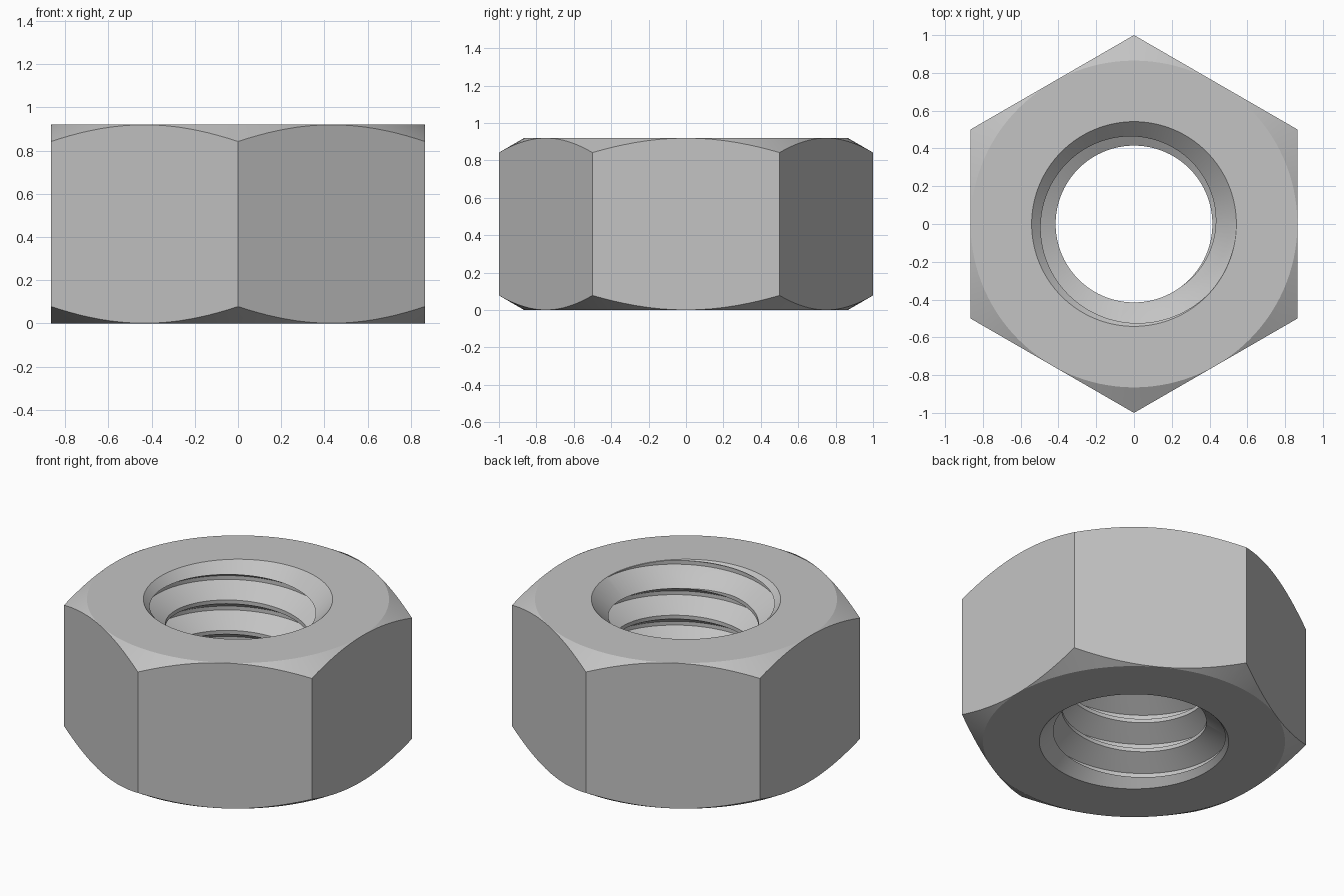
import bpy, bmesh, math

default = bpy.data.objects.get("Cube")
if default:
    bpy.data.objects.remove(default, do_unlink=True)

HEIGHT = 0.92
FLAT = 0.866              # half the width across flats
MINOR, MAJOR = 0.415, 0.54
PITCH = 0.1925
SEGS = 120
TAN30 = math.tan(math.radians(30))

steel = bpy.data.materials.new("grey steel")
steel.use_nodes = True
color = (0.55, 0.55, 0.55, 1)
steel.diffuse_color = color
steel.node_tree.nodes["Principled BSDF"].inputs["Base Color"].default_value = color


def finish(name, bm):
    bmesh.ops.recalc_face_normals(bm, faces=bm.faces)
    mesh = bpy.data.meshes.new(name)
    bm.to_mesh(mesh)
    bm.free()
    mesh.materials.append(steel)
    obj = bpy.data.objects.new(name, mesh)
    bpy.context.collection.objects.link(obj)
    return obj


def sweep(name, profile, steps, rise=0.0, start=0.0, closed=True):
    """Turn a closed (radius, z) profile about z, climbing by rise per turn."""
    bm = bmesh.new()
    rings = []
    for i in range(steps if closed else steps + 1):
        a = start + math.tau * i / SEGS
        lift = rise * a / math.tau
        rings.append([bm.verts.new((r * math.cos(a), r * math.sin(a), z + lift))
                      for r, z in profile])
    n = len(profile)
    for i in range(steps):
        a, b = rings[i], rings[(i + 1) % len(rings)]
        for k in range(n):
            bm.faces.new((a[k], b[k], b[(k + 1) % n], a[(k + 1) % n]))
    if not closed:
        bm.faces.new(rings[0])
        bm.faces.new(rings[-1])
        bmesh.ops.triangulate(bm, faces=bm.faces)
    return finish(name, bm)


def boolean(obj, cutter, operation):
    mod = obj.modifiers.new(operation, "BOOLEAN")
    mod.operation = operation
    mod.solver = "EXACT"
    mod.object = cutter
    bpy.ops.object.select_all(action="DESELECT")
    bpy.context.view_layer.objects.active = obj
    obj.select_set(True)
    bpy.ops.object.modifier_apply(modifier=mod.name)
    bpy.data.objects.remove(cutter, do_unlink=True)


# Turned blank: 30 degree outer chamfers and 45 degree countersunk bore
rim, outer, sink = FLAT - 0.001, 1.06, MAJOR + 0.002
drop, depth = (outer - rim) * TAN30, sink - MINOR
nut = sweep("hex_nut", [
    (sink, 0), (rim, 0), (outer, drop), (outer, HEIGHT - drop),
    (rim, HEIGHT), (sink, HEIGHT), (MINOR, HEIGHT - depth), (MINOR, depth),
], SEGS)

# Six wrench flats
bm = bmesh.new()
bmesh.ops.create_cone(bm, cap_ends=True, segments=6, radius1=1, radius2=1, depth=2)
for v in bm.verts:
    a = math.radians(90 + 60 * round((math.degrees(math.atan2(v.co.y, v.co.x)) - 90) / 60))
    v.co.x, v.co.y = math.cos(a), math.sin(a)
    v.co.z += HEIGHT / 2
boolean(nut, finish("hex_cutter", bm), "INTERSECT")

# Right-handed 60 degree thread groove
top = 0.821
flank = (MAJOR - MINOR) * TAN30
bottom = top - PITCH * 7 / 8
groove = [(MINOR - 0.06, bottom), (MINOR, bottom), (MAJOR, bottom + flank),
          (MAJOR, top - flank), (MINOR, top), (MINOR - 0.06, top)]
turns = 7
thread = sweep("thread_cutter", groove, turns * SEGS, PITCH,
               -5.4 * math.tau + 0.011, closed=False)
boolean(nut, thread, "DIFFERENCE")

bpy.ops.object.select_all(action="DESELECT")
bpy.context.view_layer.objects.active = nut
nut.select_set(True)
bpy.ops.object.shade_smooth_by_angle(angle=math.radians(25))
